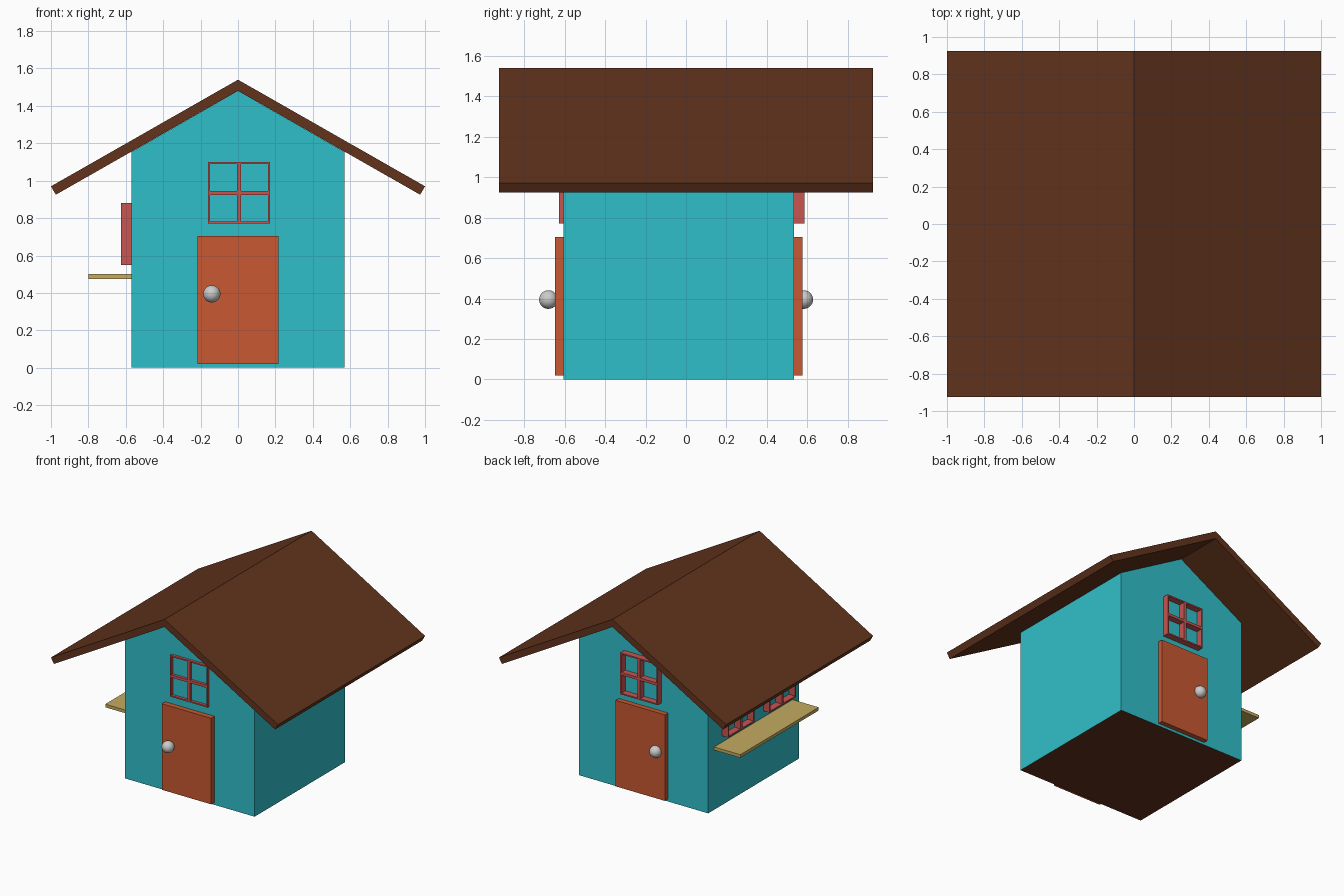
import bpy, bmesh
from math import pi

if "Cube" in bpy.data.objects:
    bpy.data.objects.remove(bpy.data.objects["Cube"])


def material(name, r, g, b):
    m = bpy.data.materials.new(name)
    m.diffuse_color = (r, g, b, 1)
    m.use_nodes = True
    m.node_tree.nodes["Principled BSDF"].inputs["Base Color"].default_value = m.diffuse_color
    return m


TEAL = material("teal_wall", 0.03, 0.52, 0.585)
BROWN = material("brown_roof", 0.122, 0.034, 0.012)
ORANGE = material("orange_door", 0.58, 0.098, 0.032)
RED = material("red_frame", 0.58, 0.09, 0.08)
TAN = material("tan_shelf", 0.55, 0.41, 0.12)


def finish(name, bm, mat=None):
    bmesh.ops.recalc_face_normals(bm, faces=bm.faces)
    me = bpy.data.meshes.new(name)
    bm.to_mesh(me)
    bm.free()
    ob = bpy.data.objects.new(name, me)
    bpy.context.collection.objects.link(ob)
    if mat:
        me.materials.append(mat)
    return ob


def prism(name, profile, y0, y1, mat):
    """Extrude an (x, z) profile along y."""
    bm = bmesh.new()
    face = bm.faces.new([bm.verts.new((x, y0, z)) for x, z in profile])
    ext = bmesh.ops.extrude_face_region(bm, geom=[face], use_keep_orig=True)
    verts = [v for v in ext["geom"] if isinstance(v, bmesh.types.BMVert)]
    bmesh.ops.translate(bm, verts=verts, vec=(0, y1 - y0, 0))
    return finish(name, bm, mat)


def box(name, x0, x1, y0, y1, z0, z1, mat):
    return prism(name, [(x0, z0), (x1, z0), (x1, z1), (x0, z1)], y0, y1, mat)


def window(name, loc, rot, depth):
    """Four-pane frame: inset a 2x2 grid, drop the panes, give it depth."""
    bm = bmesh.new()
    bmesh.ops.create_grid(bm, x_segments=2, y_segments=2, size=0.165)
    panes = bm.faces[:]
    bmesh.ops.inset_individual(bm, faces=panes, thickness=0.015)
    bmesh.ops.delete(bm, geom=panes, context='FACES')
    for f in bm.faces:
        f.normal_update()
    me = bpy.data.meshes.new(name)
    bm.to_mesh(me)
    bm.free()
    me.materials.append(RED)
    ob = bpy.data.objects.new(name, me)
    bpy.context.collection.objects.link(ob)
    ob.location, ob.rotation_euler = loc, rot
    mod = ob.modifiers.new("depth", 'SOLIDIFY')
    mod.thickness, mod.offset = depth, 1


def knob(name, y):
    bpy.ops.mesh.primitive_uv_sphere_add(segments=32, ring_count=16, radius=0.046,
                                         location=(-0.14, y, 0.395))
    bpy.context.object.name = name
    bpy.ops.object.shade_smooth()


# Gabled house body with a brown underside
FRONT, BACK, SIDE = -0.605, 0.535, 0.57
body = prism("house_body", [(-SIDE, 0), (SIDE, 0), (SIDE, 1.154), (0, 1.48), (-SIDE, 1.154)],
             FRONT, BACK, TEAL)
body.data.materials.append(BROWN)
for p in body.data.polygons:
    if p.normal.z < -0.9:
        p.material_index = 1

# Overhanging pitched roof
prism("roof", [(0, 1.54), (1, 0.97), (0.974, 0.925), (0, 1.48), (-0.974, 0.925), (-1, 0.97)],
      -0.925, 0.925, BROWN)

# Doors and knobs on front and back
box("front_door", -0.217, 0.217, -0.647, FRONT, 0.02, 0.705, ORANGE)
box("back_door", -0.217, 0.217, BACK, 0.575, 0.02, 0.705, ORANGE)
knob("front_knob", -0.68)
knob("back_knob", 0.582)

# Windows on front, back and left walls
window("front_window", (0.005, FRONT, 0.935), (pi / 2, 0, 0), 0.022)
window("back_window", (0.005, BACK, 0.935), (-pi / 2, 0, 0), 0.05)
for i, y in enumerate((0.195, -0.325)):
    window(f"left_window_{i + 1}", (-SIDE, y, 0.715), (0, -pi / 2, 0), 0.055)

# Window shelf on the left wall
box("left_shelf", -0.8, -SIDE, -0.527, 0.46, 0.475, 0.5, TAN)
